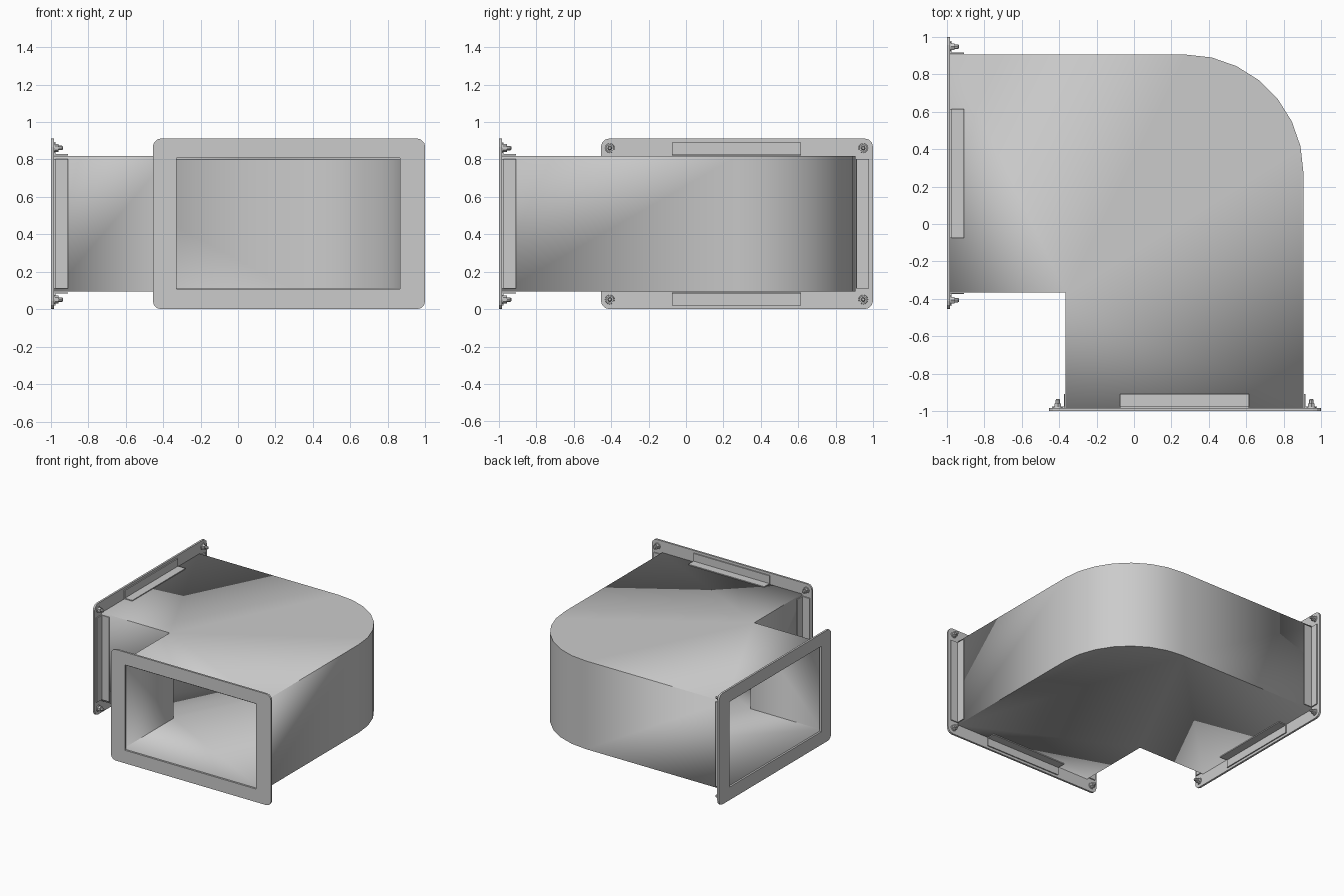
import bpy, bmesh
from math import cos, sin, pi
from mathutils import Matrix, Vector

if "Cube" in bpy.data.objects:
    bpy.data.objects.remove(bpy.data.objects["Cube"])

ZC = 0.456                       # mid height of the duct
X0, X1 = -0.365, 0.905           # duct side walls at the front opening
Z0, Z1 = 0.094, 0.818            # duct bottom and top
SWAP = Matrix(((0, 1, 0, 0), (1, 0, 0, 0), (0, 0, 1, 0), (0, 0, 0, 1)))


def add_object(name, bm):
    me = bpy.data.meshes.new(name)
    bm.to_mesh(me)
    ob = bpy.data.objects.new(name, me)
    bpy.context.collection.objects.link(ob)
    return ob


def add_both(name, bm):
    """Front part plus its mirror across the diagonal, on the left opening."""
    bmesh.ops.recalc_face_normals(bm, faces=bm.faces)
    add_object("front_" + name, bm)
    bm.transform(SWAP)
    bmesh.ops.reverse_faces(bm, faces=bm.faces)
    add_object("left_" + name, bm)
    bm.free()


def box(bm, lo, hi):
    lo, hi = Vector(lo), Vector(hi)
    m = Matrix.Translation((lo + hi) / 2) @ Matrix.Diagonal((*(hi - lo), 1))
    bmesh.ops.create_cube(bm, size=1, matrix=m)


def drum(bm, x, z, y, depth, r0, r1, sides):
    """Cylinder or cone standing on the plane y, pointing to +y."""
    m = Matrix.Translation((x, y + depth / 2, z)) @ Matrix.Rotation(-pi / 2, 4, 'X')
    bmesh.ops.create_cone(bm, cap_ends=True, segments=sides, radius1=r0,
                          radius2=r1, depth=depth, matrix=m)


# Elbow duct: extruded outline, both ends open, wall thickness inward
R, END, SEG = 0.63, -0.985, 7
c = X1 - R
outline = [(END, X0), (X0, X0), (X0, END), (X1, END)]
outline += [(c + R * cos(pi / 2 * i / SEG), c + R * sin(pi / 2 * i / SEG))
            for i in range(SEG + 1)]
outline += [(END, X1)]
bm = bmesh.new()
low = [bm.verts.new((x, y, Z0)) for x, y in outline]
top = [bm.verts.new((x, y, Z1)) for x, y in outline]
n = len(outline)
bm.faces.new(low[::-1])
bm.faces.new(top)
for i in range(n):
    if i not in (2, n - 1):
        j = (i + 1) % n
        bm.faces.new((low[i], low[j], top[j], top[i]))
duct = add_object("elbow_duct", bm)
bm.free()
mod = duct.modifiers.new("wall", 'SOLIDIFY')
mod.thickness = 0.02
mod.offset = -1
mod.use_even_offset = True
bpy.context.view_layer.objects.active = duct
duct.select_set(True)
bpy.ops.object.shade_smooth_by_angle(angle=pi / 6)

# Flange: rounded rectangular frame around the opening
bm = bmesh.new()
r = 0.045
fx0, fx1, fz0, fz1 = -0.455, 1.0, 0.0, 0.912
hx0, hx1, hz0, hz1 = -0.328, 0.866, 0.107, 0.808
corners = [(fx1 - r, fz1 - r, hx1, hz1), (fx0 + r, fz1 - r, hx0, hz1),
           (fx0 + r, fz0 + r, hx0, hz0), (fx1 - r, fz0 + r, hx1, hz0)]
outer, inner = [], []
for k, (cx, cz, hx, hz) in enumerate(corners):
    hole = bm.verts.new((hx, -1, hz))
    for s in range(4):
        a = pi / 2 * (k + s / 3)
        outer.append(bm.verts.new((cx + r * cos(a), -1, cz + r * sin(a))))
        inner.append(hole)
for i in range(16):
    j = (i + 1) % 16
    loop = [outer[i], outer[j], inner[j]]
    if inner[i] is not inner[j]:
        loop.append(inner[i])
    bm.faces.new(loop)
ext = bmesh.ops.extrude_face_region(bm, geom=bm.faces[:], use_keep_orig=True)
bmesh.ops.translate(bm, vec=(0, 0.016, 0),
                    verts=[g for g in ext["geom"] if isinstance(g, bmesh.types.BMVert)])
add_both("flange", bm)

# Angle brackets on all four sides of each duct end
T, YB, YF, LEG = 0.007, -0.985, -0.908, 0.07
for name, z, s in (("top_bracket", Z1 + 0.004, 1), ("bottom_bracket", Z0 - 0.004, -1)):
    bm = bmesh.new()
    for depth, height in ((YF, T), (YB + 0.01, LEG)):
        a, b = sorted((z, z + s * height))
        box(bm, (-0.075, YB, a), (0.615, depth, b))
    add_both(name, bm)
for name, x, s in (("outer_bracket", X1 + 0.003, 1), ("inner_bracket", X0 - 0.003, -1)):
    bm = bmesh.new()
    for depth, width in ((YF, T), (YB + 0.01, LEG)):
        a, b = sorted((x, x + s * width))
        box(bm, (a, YB, 0.11), (b, depth, 0.803))
    add_both(name, bm)

# Corner bolts: washer, hex nut and tapered shank end
bm = bmesh.new()
for x in (-0.407, 0.947):
    for z in (ZC - 0.405, ZC + 0.405):
        drum(bm, x, z, -0.986, 0.008, 0.026, 0.024, 12)
        drum(bm, x, z, -0.978, 0.02, 0.021, 0.021, 6)
        drum(bm, x, z, -0.958, 0.018, 0.012, 0.012, 8)
        drum(bm, x, z, -0.94, 0.006, 0.012, 0.007, 8)
add_both("corner_bolts", bm)
